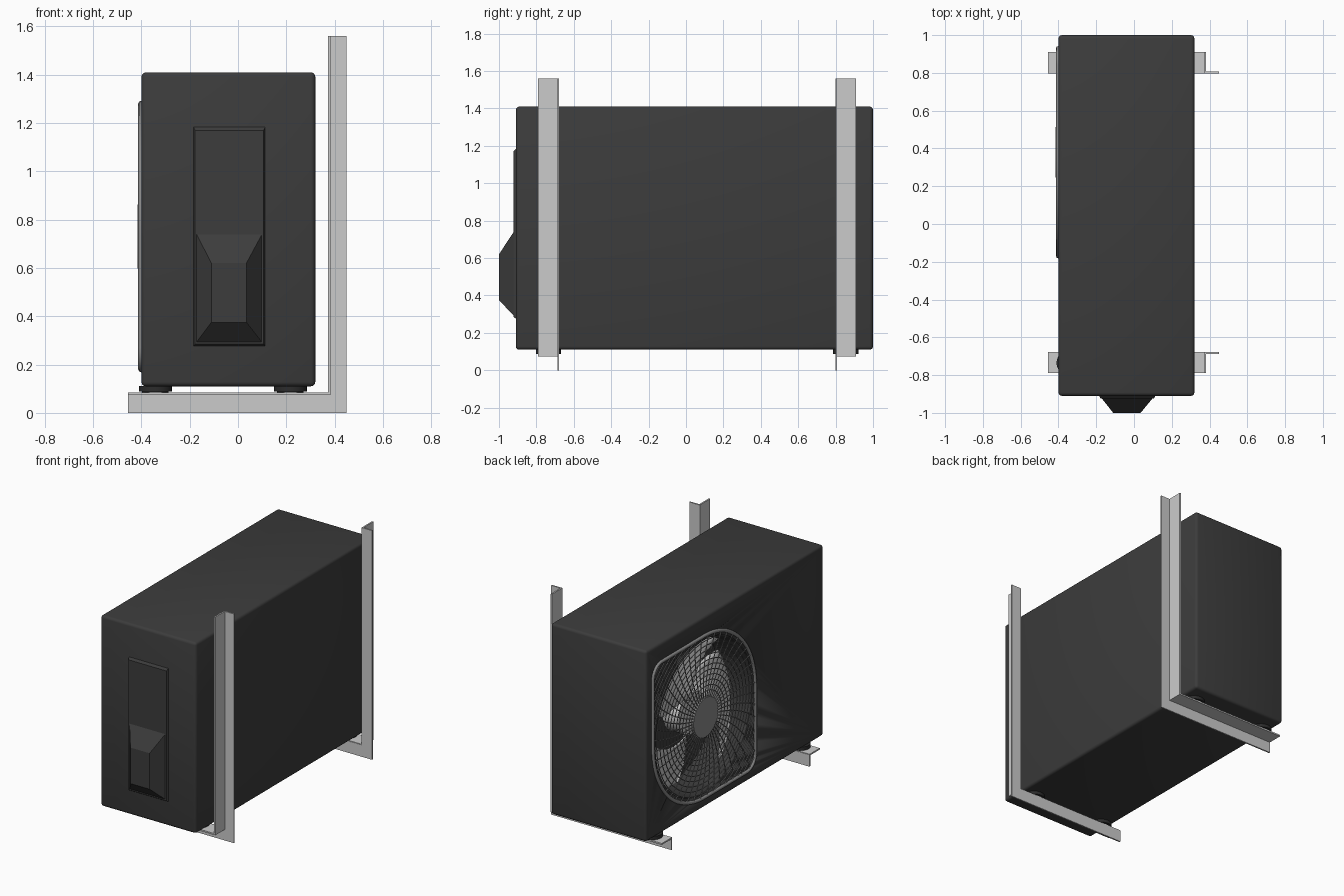
import bpy, bmesh
from math import pi, cos, sin, hypot, radians
from mathutils import Matrix, Vector

if "Cube" in bpy.data.objects:
    bpy.data.objects.remove(bpy.data.objects["Cube"])


def material(name, v):
    m = bpy.data.materials.new(name)
    m.diffuse_color = (v, v, v, 1)
    m.use_nodes = True
    m.node_tree.nodes["Principled BSDF"].inputs["Base Color"].default_value = m.diffuse_color
    return m


DARK = material("dark_casing", 0.045)
RUBBER = material("rubber", 0.025)
GRILLE = material("grille_grey", 0.25)


def finish(name, bm, mat=None, angle=30):
    bmesh.ops.recalc_face_normals(bm, faces=bm.faces)
    me = bpy.data.meshes.new(name)
    bm.to_mesh(me)
    bm.free()
    ob = bpy.data.objects.new(name, me)
    bpy.context.collection.objects.link(ob)
    if mat:
        me.materials.append(mat)
    activate(ob)
    bpy.ops.object.shade_smooth_by_angle(angle=radians(angle))
    return ob


def activate(ob):
    bpy.ops.object.select_all(action='DESELECT')
    ob.select_set(True)
    bpy.context.view_layer.objects.active = ob


def loft(bm, a, b):
    """Closed solid between two matching point loops."""
    va = [bm.verts.new(p) for p in a]
    vb = [bm.verts.new(p) for p in b]
    n = len(va)
    bm.faces.new(va)
    bm.faces.new(vb[::-1])
    for i in range(n):
        bm.faces.new((va[i], vb[i], vb[(i + 1) % n], va[(i + 1) % n]))


def rect(x0, x1, z0, z1, y):
    return [(x0, y, z0), (x1, y, z0), (x1, y, z1), (x0, y, z1)]


def cylinder(bm, r, h, centre, axis='Z', seg=32, r2=None):
    rot = Matrix.Rotation(pi / 2, 4, 'Y') if axis == 'X' else Matrix()
    bmesh.ops.create_cone(bm, cap_ends=True, segments=seg, radius1=r,
                          radius2=r if r2 is None else r2, depth=h,
                          matrix=Matrix.Translation(centre) @ rot)


CY, CZ, R = 0.38, 0.73, 0.55       # fan centre and radius on the -x side
SIDE = -0.40

# Casing with rounded edges and a round fan opening
bm = bmesh.new()
loft(bm, rect(SIDE, 0.32, 0.11, 1.41, -0.91), rect(SIDE, 0.32, 0.11, 1.41, 1.0))
bmesh.ops.bevel(bm, geom=bm.edges[:], offset=0.018, segments=3, profile=0.5, affect='EDGES')
casing = finish("casing", bm, DARK)
bm = bmesh.new()
cylinder(bm, 0.52, 0.5, (SIDE, CY, CZ), 'X', 72)
cutter = finish("fan_opening_cutter", bm, DARK)
cutter.hide_render = True
mod = casing.modifiers.new("opening", 'BOOLEAN')
mod.operation, mod.object, mod.solver = 'DIFFERENCE', cutter, 'EXACT'
activate(casing)
bpy.ops.object.modifier_apply(modifier="opening")
bpy.data.objects.remove(cutter)

# Valve cover on the front: shallow panel and tapered bulge
bm = bmesh.new()
loft(bm, rect(-0.19, 0.118, 0.27, 1.195, -0.90), rect(-0.178, 0.106, 0.285, 1.17, -0.923))
loft(bm, rect(-0.185, 0.113, 0.275, 0.765, -0.905), rect(-0.11, 0.035, 0.375, 0.62, -1.0))
finish("valve_cover", bm, DARK)

# Angle-iron brackets: a plate and a flange, both L-shaped
PLATE = [(-0.455, 0.074), (0.382, 0.074), (0.382, 1.56), (0.372, 1.56), (0.372, 0.084), (-0.455, 0.084)]
FLANGE = [(-0.455, 0), (0.45, 0), (0.45, 1.56), (0.374, 1.56), (0.374, 0.08), (-0.455, 0.08)]


def bracket(name, flip):
    bm = bmesh.new()
    for prof, y0, y1 in ((PLATE, -0.79, -0.68), (FLANGE, -0.688, -0.678)):
        ya, yb = (0.12 - y0, 0.12 - y1) if flip else (y0, y1)
        loft(bm, [(x, ya, z) for x, z in prof], [(x, yb, z) for x, z in prof])
    finish(name, bm)


bracket("front_bracket", False)
bracket("rear_bracket", True)

# Rubber feet between brackets and casing
for yname, y in (("front", -0.735), ("rear", 0.855)):
    for xname, x in (("left", -0.342), ("right", 0.217)):
        bm = bmesh.new()
        cylinder(bm, 0.055, 0.012, (x, y, 0.088))
        cylinder(bm, 0.068, 0.024, (x, y, 0.100))
        finish(f"{yname}_{xname}_foot", bm, RUBBER)

# Fan hub and three twisted blades inside the opening
bm = bmesh.new()
cylinder(bm, 0.14, 0.12, (-0.25, CY, CZ), 'X', 36)
finish("fan_hub", bm)
bm = bmesh.new()
NR, NA = 8, 14
for k in range(3):
    rows = []
    for i in range(NR + 1):
        u = i / NR
        r = 0.13 + 0.36 * u
        row = []
        for j in range(NA + 1):
            t = j / NA
            a = 2 * pi * k / 3 + radians(30 * u + (70 + 20 * u) * t)
            row.append(bm.verts.new((-0.21 - 0.13 * t, CY + r * cos(a), CZ + r * sin(a))))
        rows.append(row)
    for i in range(NR):
        for j in range(NA):
            bm.faces.new((rows[i][j], rows[i + 1][j], rows[i + 1][j + 1], rows[i][j + 1]))
blades = finish("fan_blades", bm)
sol = blades.modifiers.new("thickness", 'SOLIDIFY')
sol.thickness = 0.01

# Grille outline: circle with two opposite squared corners
C = 0.09


def inside(y, z):
    if y * z <= 0:
        return hypot(y, z) <= R
    a, b = abs(y), abs(z)
    if max(a, b) > R:
        return False
    return min(a, b) < R - C or hypot(a - R + C, b - R + C) <= C


def on_side(y, z):
    d = min(1, hypot(y, z) / R)
    return (SIDE - 0.004 - 0.007 * (1 - d * d), CY + y, CZ + z)


def wires(name, paths, depth, mat, res=1):
    cu = bpy.data.curves.new(name, 'CURVE')
    cu.dimensions = '3D'
    cu.bevel_depth, cu.bevel_resolution = depth, res
    for pts, closed in paths:
        sp = cu.splines.new('POLY')
        sp.points.add(len(pts) - 1)
        for p, co in zip(sp.points, pts):
            p.co = (*co, 1)
        sp.use_cyclic_u = closed
    cu.materials.append(mat)
    ob = bpy.data.objects.new(name, cu)
    bpy.context.collection.objects.link(ob)
    activate(ob)
    bpy.ops.object.convert(target='MESH')
    bpy.ops.object.shade_smooth_by_angle(angle=radians(50))


def arc(cy, cz, r, a0, n):
    return [(cy + r * cos(a0 + pi / 2 * i / n), cz + r * sin(a0 + pi / 2 * i / n)) for i in range(n + 1)]


K = R - C
outline = arc(K, K, C, 0, 8) + arc(0, 0, R, pi / 2, 24) + arc(-K, -K, C, pi, 8) + arc(0, 0, R, 1.5 * pi, 24)
wires("grille_rim", [([(SIDE - 0.001, CY + y, CZ + z) for y, z in outline], True)], 0.012, GRILLE, 2)

# Concentric rings, cut off where they leave the outline
N = 120
paths = []
for k in range(1, 18):
    r = 0.14 + 0.034 * k
    ring = [(r * cos(2 * pi * i / N), r * sin(2 * pi * i / N)) for i in range(N)]
    if r < R:
        paths.append(([on_side(*p) for p in ring], True))
        continue
    run = []
    start = int(N * 3 / 8)
    for i in range(N + 1):
        p = ring[(start + i) % N]
        if inside(*p):
            run.append(on_side(*p))
        else:
            if len(run) > 1:
                paths.append((run, False))
            run = []
wires("grille_rings", paths, 0.0032, GRILLE)

# Slightly swept spokes
paths = []
for k in range(48):
    run, r = [], 0.12
    while r < 0.8:
        a = 2 * pi * k / 48 + 0.5 * (r - 0.12)
        p = (r * cos(a), r * sin(a))
        if not inside(*p):
            break
        run.append(on_side(*p))
        r += 0.02
    paths.append((run, False))
wires("grille_spokes", paths, 0.0035, GRILLE)

# Centre disc of the grille
bm = bmesh.new()
cylinder(bm, 0.132, 0.014, (SIDE - 0.009, CY, CZ), 'X', 48, 0.138)
finish("grille_centre_disc", bm, GRILLE)
